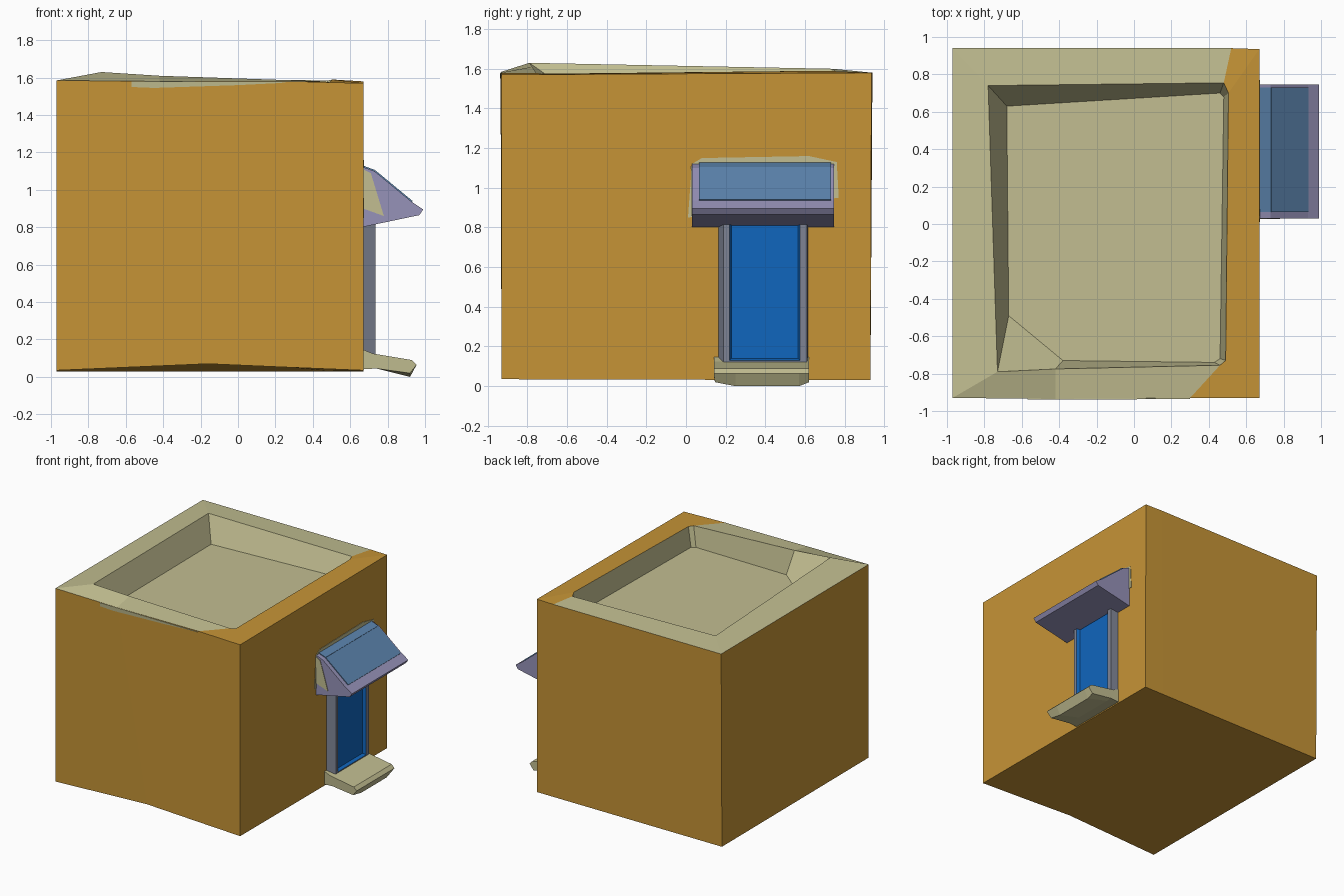
import bpy, bmesh

if "Cube" in bpy.data.objects:
    bpy.data.objects.remove(bpy.data.objects["Cube"])


def mat(name, r, g, b):
    def lin(c):
        c /= 255
        return c / 12.92 if c <= 0.04045 else ((c + 0.055) / 1.055) ** 2.4
    m = bpy.data.materials.new(name)
    m.diffuse_color = (lin(r), lin(g), lin(b), 1)
    m.use_nodes = True
    m.node_tree.nodes["Principled BSDF"].inputs["Base Color"].default_value = m.diffuse_color
    return m


ochre = mat("ochre plaster", 198, 148, 54)
beige = mat("beige stone", 194, 190, 145)
blue = mat("door blue", 16, 102, 190)
steel = mat("steel blue", 92, 133, 175)
lavender = mat("lavender trim", 150, 146, 184)
slate = mat("slate frame", 126, 132, 148)


def finish(name, bm, mats):
    bmesh.ops.recalc_face_normals(bm, faces=bm.faces[:])
    me = bpy.data.meshes.new(name)
    bm.to_mesh(me)
    bm.free()
    ob = bpy.data.objects.new(name, me)
    for m in mats:
        me.materials.append(m)
    bpy.context.collection.objects.link(ob)
    return ob


def loft(name, loops, mats, colour):
    """Bridge closed loops, cap both ends; colour(band, side) picks a slot."""
    bm = bmesh.new()
    rings = [[bm.verts.new(p) for p in lp] for lp in loops]
    n = len(rings[0])
    bm.faces.new(rings[0]).material_index = colour(-1, 0)
    for k in range(len(rings) - 1):
        for i in range(n):
            j = (i + 1) % n
            f = bm.faces.new((rings[k][i], rings[k][j], rings[k + 1][j], rings[k + 1][i]))
            f.material_index = colour(k, i)
    bm.faces.new(rings[-1]).material_index = colour(len(rings) - 1, 0)
    return finish(name, bm, mats)


# House body: bottom, outer top, parapet inner top, sunken roof floor
bottom = [(-.97, -.93, .035), (-.16, -.93, .07), (.3, -.93, .05), (.67, -.93, .035),
          (.67, .93, .03), (.5, .93, .03), (-.97, .93, .03)]
outer = [(-.97, -.93, 1.585), (-.42, -.935, 1.58), (.3, -.93, 1.58), (.67, -.93, 1.57),
         (.67, .935, 1.58), (.52, .94, 1.58), (-.97, .94, 1.58)]
inner = [(-.73, -.79, 1.63), (-.42, -.775, 1.61), (.46, -.755, 1.58), (.49, -.73, 1.575),
         (.505, .70, 1.59), (.48, .755, 1.585), (-.78, .74, 1.60)]
floor = [(-.67, -.49, 1.42), (-.38, -.73, 1.42), (.43, -.74, 1.42), (.46, -.72, 1.42),
         (.48, .68, 1.42), (.46, .70, 1.42), (-.68, .63, 1.42)]


def body_colour(band, side):
    if band <= 0:
        return 0
    return 0 if band == 1 and side in (2, 3, 4) else 1


loft("house_body", [bottom, outer, inner, floor], [ochre, beige], body_colour)


def section(profile, y):
    return [(x, y, z) for x, z in profile]


# Door awning: wedge profile with coloured slope and trim
wedge = [(.66, .80), (.97, .865), (.99, .895), (.93, .935), (.73, 1.10), (.66, 1.125)]
loft("awning", [section(wedge, .03), section(wedge, .745)], [lavender, steel], lambda b, s: 0)


def plate(name, pts, offset, m):
    """Thin painted plate from an outline and an offset vector."""
    back = [tuple(a + o for a, o in zip(p, offset)) for p in pts]
    loft(name, [pts, back], [m], lambda b, s: 0)


plate("awning_panel", [(.93, .065, .935), (.93, .73, .935), (.73, .73, 1.10), (.73, .065, 1.10)],
      (.004, 0, .005), steel)
plate("awning_panel_top", [(.73, .065, 1.10), (.73, .73, 1.10), (.67, .73, 1.122), (.67, .065, 1.122)],
      (.003, 0, .006), steel)
# Beige joints where awning meets the wall
plate("awning_joint", [(.668, .01, .85), (.668, .77, .95), (.668, .76, 1.13), (.668, .62, 1.16),
                       (.668, .08, 1.15), (.668, .03, 1.12)], (.006, 0, 0), beige)
plate("awning_cheek", [(.67, .03, .90), (.78, .03, .86), (.71, .03, 1.09), (.67, .03, 1.11)],
      (0, -.004, 0), beige)

# Door frame: chamfered surround with a shallow recess and blue door
def rect(x, y0, y1, z0, z1):
    return [(x, y0, z0), (x, y1, z0), (x, y1, z1), (x, y0, z1)]


loft("door_frame", [rect(.66, .16, .615, .09, .83), rect(.735, .19, .61, .11, .83),
                    rect(.735, .22, .575, .13, .82), rect(.71, .23, .565, .14, .81)],
     [slate, blue], lambda b, s: 1 if b >= 2 else 0)

# Doorstep: tapered slab
step = [(.66, .04), (.74, .045), (.92, .0), (.955, .065), (.93, .09), (.72, .125), (.66, .15)]
loft("doorstep", [[(x, .14 + .1 * max(0, .06 - z), z + .02 * (z < .03)) for x, z in step],
                  [(x, .25, z) for x, z in step],
                  [(x, .57, z) for x, z in step],
                  [(x, .62, z + .02 * (z < .03)) for x, z in step]],
     [beige], lambda b, s: 0)

# Beige coping spilling over the front wall
plate("front_coping", [(-.57, -.931, 1.55), (-.45, -.931, 1.545), (.0, -.931, 1.56),
                       (.3, -.931, 1.575), (-.57, -.934, 1.58)], (0, -.005, 0), beige)
